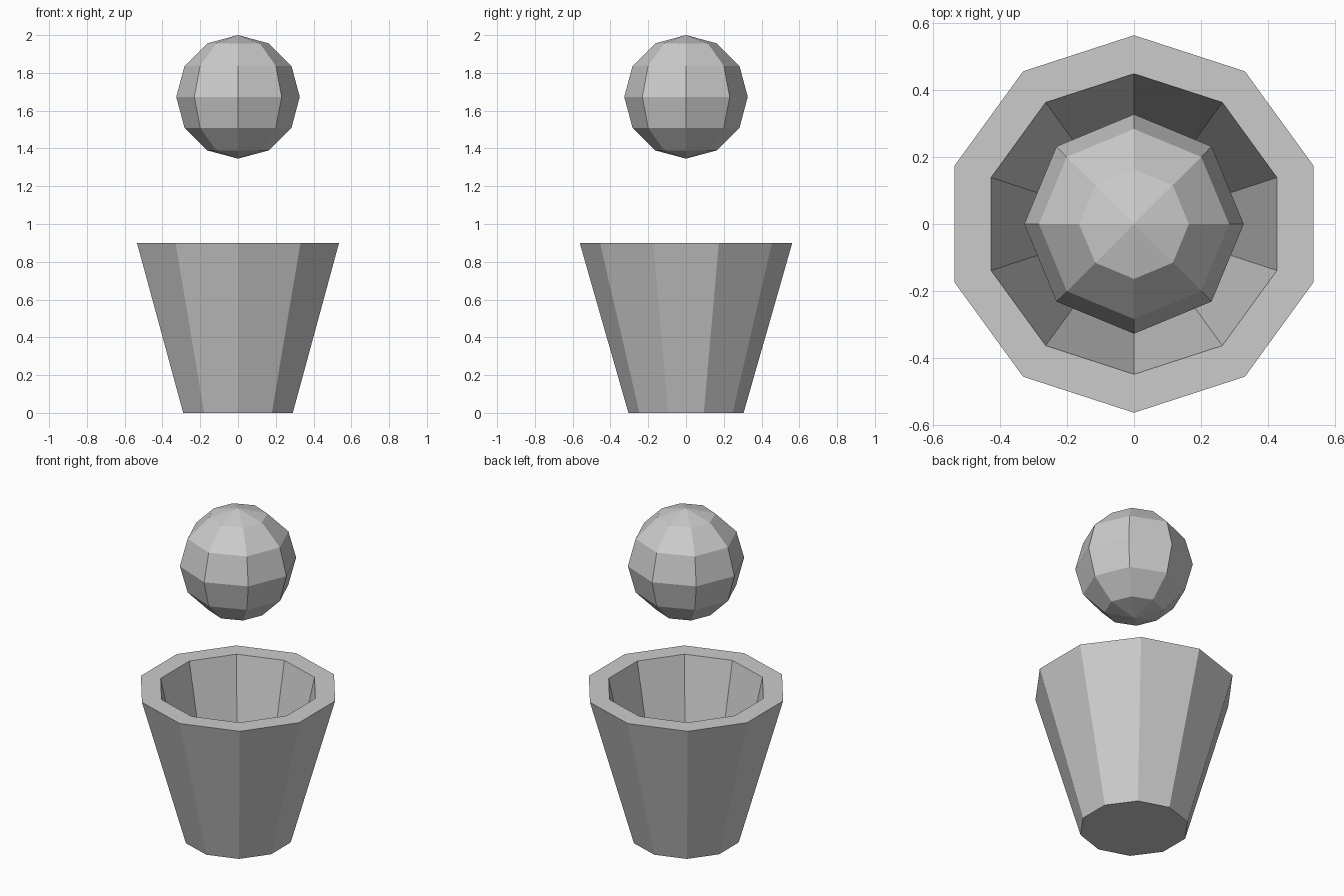
import bpy, bmesh
from math import sin, cos, pi

if "Cube" in bpy.data.objects:
    bpy.data.objects.remove(bpy.data.objects["Cube"])

def finish(bm, name):
    bmesh.ops.recalc_face_normals(bm, faces=bm.faces)
    me = bpy.data.meshes.new(name)
    bm.to_mesh(me)
    bm.free()
    ob = bpy.data.objects.new(name, me)
    bpy.context.collection.objects.link(ob)
    return ob

def lathe(name, profile, sides, start):
    # profile is (radius, z); radius 0 closes to a single pole point
    bm = bmesh.new()
    rings = []
    for r, z in profile:
        if r == 0:
            rings.append([bm.verts.new((0, 0, z))])
        else:
            rings.append([bm.verts.new((r * cos(start + 2 * pi * i / sides),
                                        r * sin(start + 2 * pi * i / sides), z))
                          for i in range(sides)])
    for a, b in zip(rings, rings[1:]):
        for i in range(sides):
            j = (i + 1) % sides
            quad = [a[i % len(a)], a[j % len(a)], b[j % len(b)], b[i % len(b)]]
            bm.faces.new(list(dict.fromkeys(quad)))
    # cap open ends with flat polygons
    for ring in (rings[0], rings[-1]):
        if len(ring) > 1:
            bm.faces.new(ring)
    return finish(bm, name)

# Hollow ten-sided pot: outer wall, flat rim, inner wall, floor
lathe("pot", [(0.305, 0), (0.5625, 0.9), (0.448, 0.9), (0.27, 0.08)], 10, pi / 2)

# Faceted floating ball: eight segments, six rings
R, CZ = 0.327, 1.673
ball = [(0, CZ - R)]
ball += [(R * sin(k * pi / 6), CZ - R * cos(k * pi / 6)) for k in range(1, 6)]
ball += [(0, CZ + R)]
lathe("ball", ball, 8, 0)
